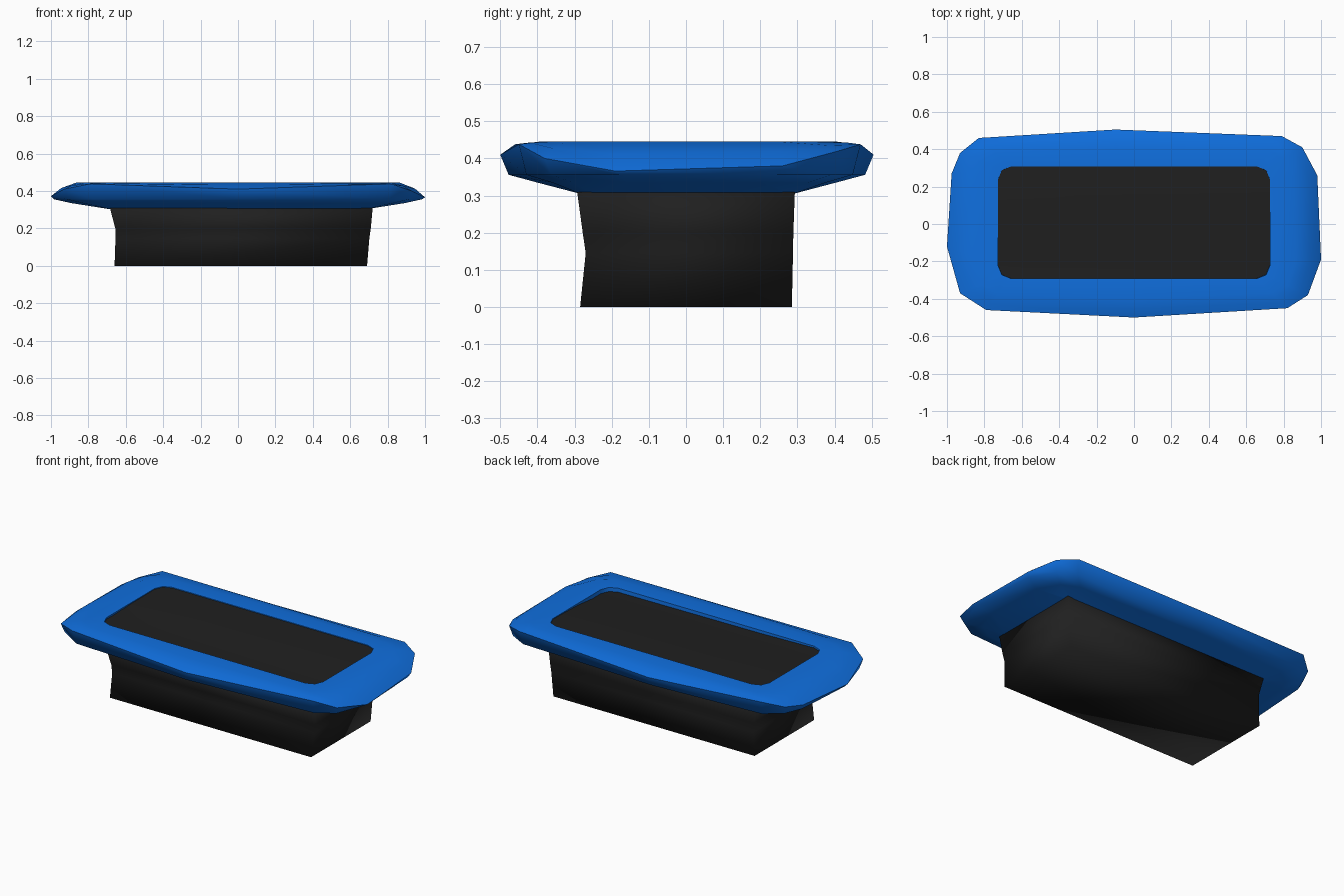
import bpy, bmesh, math

if "Cube" in bpy.data.objects:
    bpy.data.objects.remove(bpy.data.objects["Cube"])


def material(name, rgb):
    m = bpy.data.materials.new(name)
    m.diffuse_color = (*rgb, 1)
    m.use_nodes = True
    m.node_tree.nodes["Principled BSDF"].inputs["Base Color"].default_value = m.diffuse_color
    return m


def build(name, rings, mat, closed=False, caps=(), angle=50):
    """Skin a stack of matching point rings; caps lists the rings to fill."""
    bm = bmesh.new()
    vs = [[bm.verts.new(p) for p in r] for r in rings]
    pairs = list(zip(vs, vs[1:])) + ([(vs[-1], vs[0])] if closed else [])
    for a, b in pairs:
        n = len(a)
        for i in range(n):
            j = (i + 1) % n
            bm.faces.new((a[i], a[j], b[j], b[i]))
    for c in caps:
        bm.faces.new(vs[c])
    bmesh.ops.recalc_face_normals(bm, faces=bm.faces)
    return finish(name, bm, mat, angle)


def finish(name, bm, mat, angle):
    me = bpy.data.meshes.new(name)
    bm.to_mesh(me)
    bm.free()
    me.materials.append(mat)
    ob = bpy.data.objects.new(name, me)
    bpy.context.collection.objects.link(ob)
    bpy.ops.object.select_all(action='DESELECT')
    ob.select_set(True)
    bpy.context.view_layer.objects.active = ob
    bpy.ops.object.shade_smooth_by_angle(angle=math.radians(angle))
    return ob


blue = material("bright_blue", (0.005, 0.16, 0.74))
black = material("soft_black", (0.014, 0.014, 0.014))

# Rim edge, clockwise from the left end: three points per corner plus long-side midpoints
widest = [(-.975, .27, .388), (-.93, .38, .405), (-.83, .46, .438), (-.1, .505, .41),
          (.79, .47, .438), (.9, .41, .42), (.98, .26, .38),
          (1, -.19, .366), (.93, -.38, .40), (.82, -.45, .438), (0, -.5, .41),
          (-.79, -.46, .438), (-.93, -.37, .41), (-1, -.12, .372)]


def scaled(sx, sy, z):
    return [(x * sx, y * sy, z) for x, y, _ in widest]


def opening(hx, y0, y1, z, r=.07):
    k = r * .293
    a, b = hx, hx - r
    pts = [(-a, y1 - r), (-a + k, y1 - k), (-b, y1), (-.1, y1),
           (b, y1), (a - k, y1 - k), (a, y1 - r),
           (a, y0 + r), (a - k, y0 + k), (b, y0), (0, y0),
           (-b, y0), (-a + k, y0 + k), (-a, y0 + r)]
    return [(x, y, z) for x, y in pts]


def blend(t, zt):
    """Ring between the rim edge and the opening; zt is how far it rises to the top."""
    inner = opening(.727, -.292, .308, .445)
    return [(a[0] + (b[0] - a[0]) * t, a[1] + (b[1] - a[1]) * t,
             a[2] + (b[2] - a[2]) * zt) for a, b in zip(widest, inner)]


# Padded rim
build("padded_rim", [
    opening(.70, -.285, .29, .305, .03),
    scaled(.89, .80, .335),
    scaled(.985, .955, .356),
    widest,
    blend(.2, .6),
    blend(.5, 1),
    opening(.727, -.292, .308, .444),
    opening(.725, -.29, .306, .40),
], blue, closed=True, angle=75)


# Base box with a slightly pinched waist
def rect(x0, x1, y0, y1, z):
    return [(x0, y0, z), (x1, y0, z), (x1, y1, z), (x0, y1, z)]


build("base_box", [
    rect(-.66, .69, -.285, .285, 0),
    rect(-.655, .702, -.27, .288, .145),
    rect(-.656, .71, -.278, .289, .2),
    rect(-.685, .72, -.293, .293, .31),
], black, caps=(0, 3), angle=100)

# Wrinkled top sheet: rows of (y, z at left, middle, right), edges tucked into the rim
rows = [(.32, .440, .440, .440), (.2, .440, .441, .440), (0, .438, .440, .434),
        (-.14, .434, .424, .420), (-.30, .436, .426, .420)]
xs = (-.74, -.3, .74)
bm = bmesh.new()
grid = [[bm.verts.new((x, y, z)) for x, z in zip(xs, zs)] for y, *zs in rows]
for a, b in zip(grid, grid[1:]):
    for i in range(len(xs) - 1):
        bm.faces.new((b[i], b[i + 1], a[i + 1], a[i]))
finish("top_sheet", bm, black, 50)
